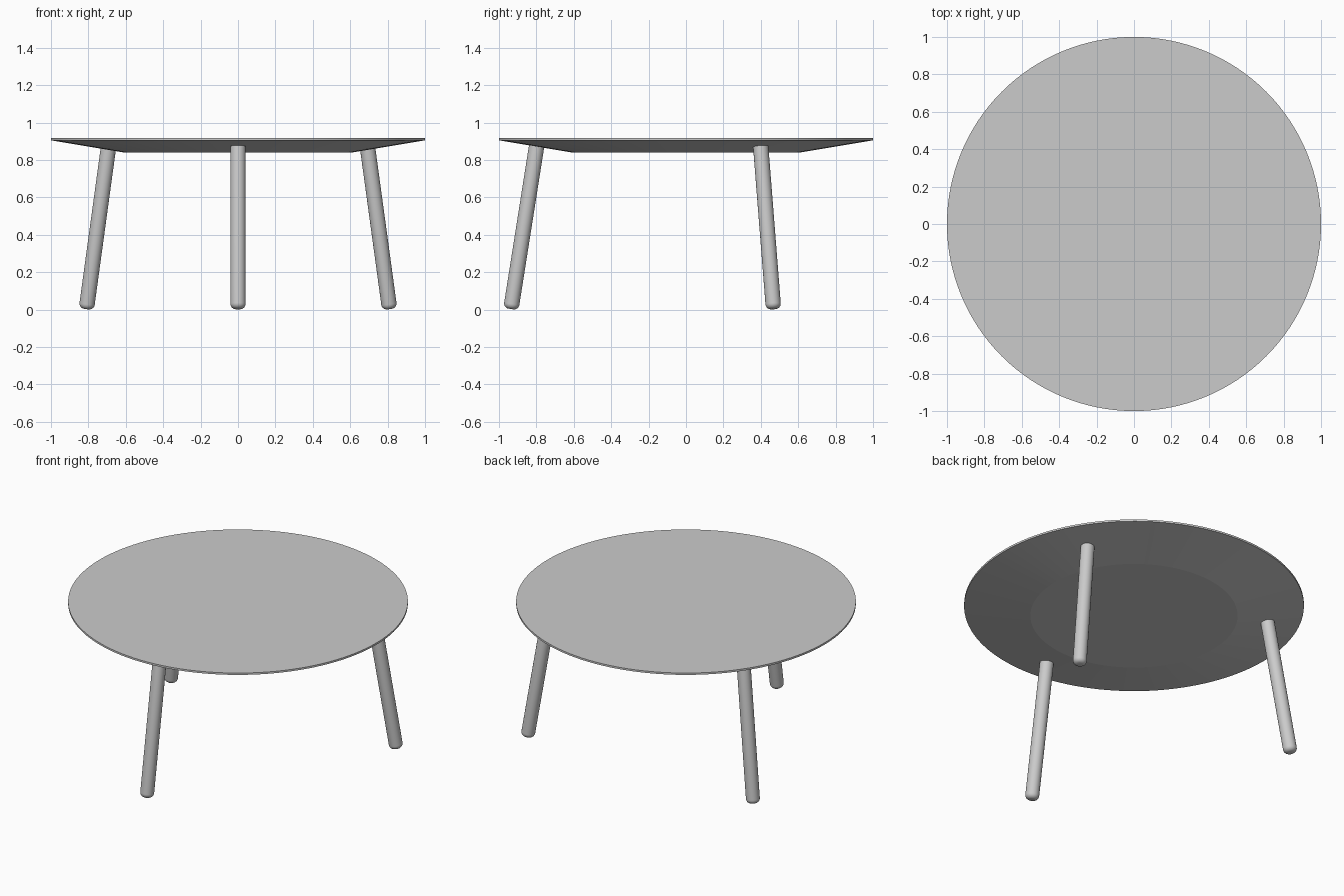
import bpy
import bmesh
import math
from mathutils import Matrix, Vector

cube = bpy.data.objects.get("Cube")
if cube:
    bpy.data.objects.remove(cube, do_unlink=True)

# Single light grey finish
grey = bpy.data.materials.new("light_grey")
grey.use_nodes = True
colour = (0.6, 0.6, 0.6, 1.0)
grey.diffuse_color = colour
grey.node_tree.nodes["Principled BSDF"].inputs["Base Color"].default_value = colour


def lathe(name, profile, sides, angle):
    """Spin a closed (radius, height) profile, running bottom to top, about z."""
    bm = bmesh.new()
    verts = [bm.verts.new((r, 0, z)) for r, z in profile]
    edges = [bm.edges.new(pair) for pair in zip(verts, verts[1:])]
    bmesh.ops.spin(bm, geom=verts + edges, cent=(0, 0, 0), axis=(0, 0, 1),
                   angle=math.tau, steps=sides, use_duplicate=False)
    bmesh.ops.remove_doubles(bm, verts=bm.verts, dist=1e-5)
    bmesh.ops.holes_fill(bm, edges=[e for e in bm.edges if e.is_boundary], sides=0)
    bmesh.ops.recalc_face_normals(bm, faces=bm.faces)
    mesh = bpy.data.meshes.new(name)
    bm.to_mesh(mesh)
    bm.free()
    mesh.materials.append(grey)
    obj = bpy.data.objects.new(name, mesh)
    bpy.context.collection.objects.link(obj)
    bpy.ops.object.select_all(action="DESELECT")
    obj.select_set(True)
    bpy.context.view_layer.objects.active = obj
    bpy.ops.object.shade_smooth_by_angle(angle=math.radians(angle))
    return obj


# Round top: thin rim with a shallow bevelled underside
lathe("table_top", [(0.61, 0.84), (1.0, 0.905), (1.0, 0.917)], 128, 5)

# Leg profile: a plain rod with a rounded foot
LEG_RADIUS, FOOT_ROUND = 0.041, 0.028
foot, head = Vector((0.936, 0, 0.003)), Vector((0.797, 0, 0.884))
length = (head - foot).length
leg_profile = []
for i in range(7):
    a = math.pi / 2 * i / 6
    leg_profile.append((LEG_RADIUS - FOOT_ROUND * (1 - math.sin(a)),
                        FOOT_ROUND * (1 - math.cos(a))))
leg_profile.append((LEG_RADIUS, length))

# Three splayed legs, evenly spaced around the top
tilt = (head - foot).to_track_quat("Z", "Y").to_matrix().to_4x4()
for name, degrees in (("front_leg", -90), ("back_left_leg", 30), ("back_right_leg", 150)):
    leg = lathe(name, leg_profile, 32, 40)
    turn = Matrix.Rotation(math.radians(degrees), 4, "Z")
    leg.matrix_world = turn @ Matrix.Translation(foot) @ tilt
